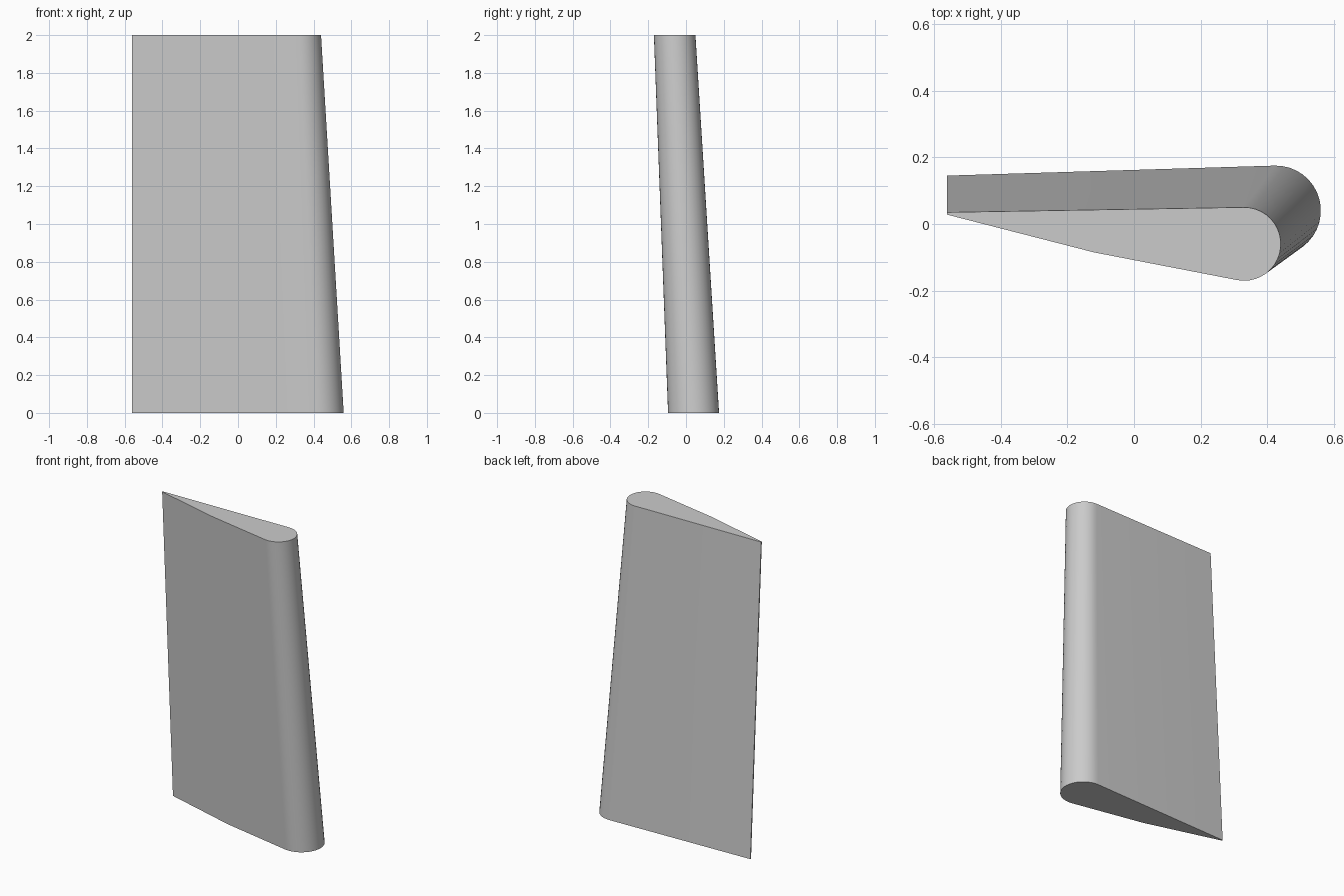
import bpy, bmesh
from math import sin, cos, radians
from mathutils import Vector

cube = bpy.data.objects.get("Cube")
if cube:
    bpy.data.objects.remove(cube, do_unlink=True)

TRAIL_X = -0.56
NOSE_STEPS = 20

# One flat colour
grey = bpy.data.materials.new("light_grey")
grey.use_nodes = True
colour = (0.6, 0.6, 0.6, 1)
grey.diffuse_color = colour
grey.node_tree.nodes["Principled BSDF"].inputs["Base Color"].default_value = colour


def section(bm, z, trail_y, belly, nose, radius):
    """Blade outline: thin trailing edge, bowed front, round nose, flat back."""
    outline = [(TRAIL_X, trail_y - 0.007), belly]
    for i in range(NOSE_STEPS + 1):
        a = radians(-101 + 192.5 * i / NOSE_STEPS)
        outline.append((nose[0] + radius * cos(a), nose[1] + radius * sin(a)))
    outline.append((TRAIL_X, trail_y))
    return [bm.verts.new(Vector((x, y, z))) for x, y in outline]


# Tapered blade, lofted from the root to the tip
bm = bmesh.new()
root = section(bm, 0, 0.145, (-0.07, 0.0), (0.425, 0.04), 0.135)
tip = section(bm, 2, 0.035, (-0.12, -0.085), (0.33, -0.06), 0.11)
count = len(root)
for i in range(count):
    j = (i + 1) % count
    bm.faces.new((root[i], root[j], tip[j], tip[i]))
bm.faces.new(root[::-1])
bm.faces.new(tip)
bmesh.ops.recalc_face_normals(bm, faces=bm.faces)

mesh = bpy.data.meshes.new("tapered_blade")
bm.to_mesh(mesh)
bm.free()
mesh.materials.append(grey)
blade = bpy.data.objects.new("tapered_blade", mesh)
bpy.context.collection.objects.link(blade)

# Smooth nose, crisp ends and trailing edge
bpy.ops.object.select_all(action="DESELECT")
blade.select_set(True)
bpy.context.view_layer.objects.active = blade
bpy.ops.object.shade_smooth_by_angle(angle=radians(30))
